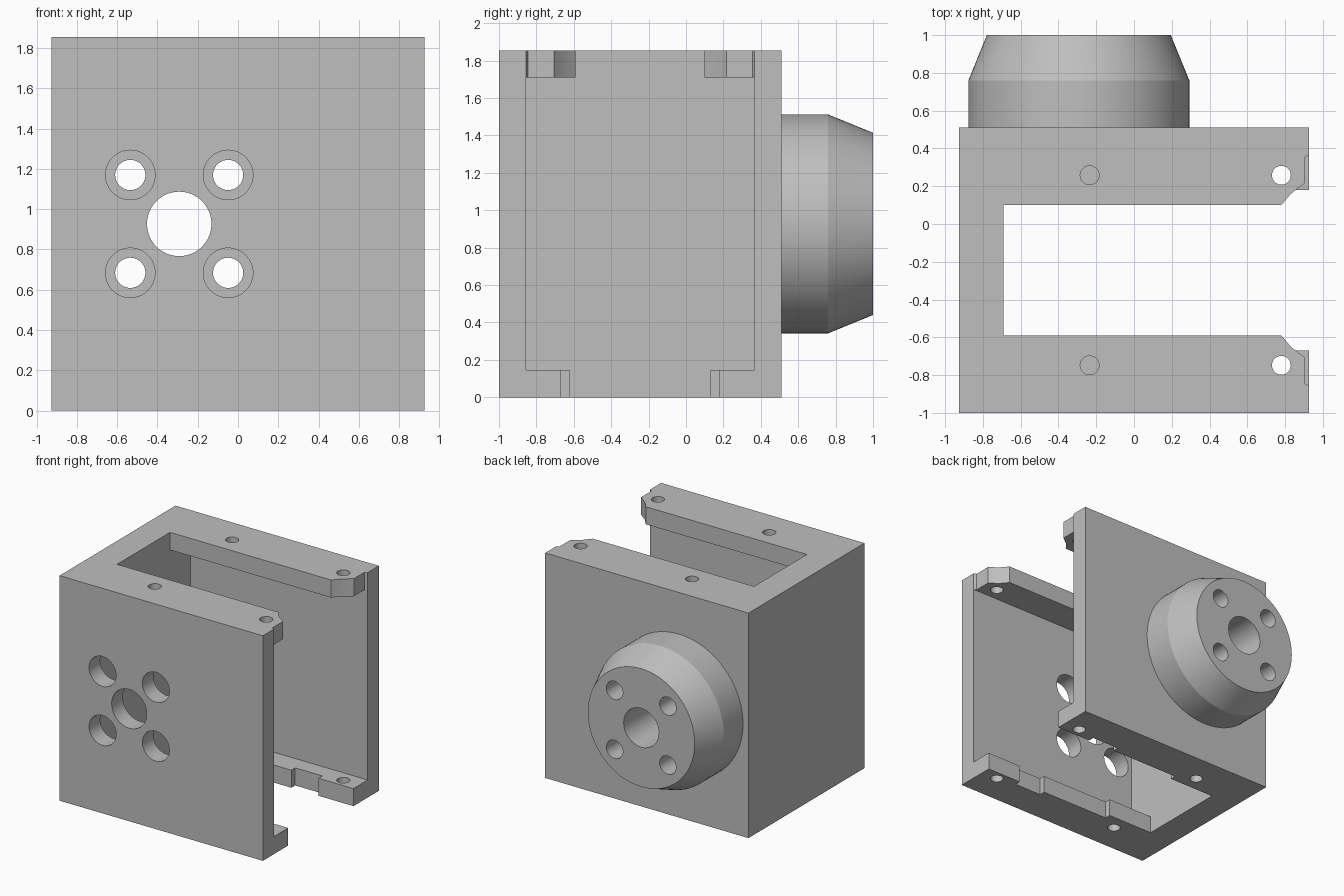
import bpy, bmesh
from math import pi, radians
from mathutils import Matrix, Vector

old = bpy.data.objects.get("Cube")
if old:
    bpy.data.objects.remove(old, do_unlink=True)

HALF, HEIGHT, RIM = 0.927, 1.855, 0.145   # half width, height, rim thickness
MID = -0.245                              # middle plane of the housing in y
INNER = -0.69                             # inner face of the closed side
AXIS = (-0.292, 0.927)                    # boss axis in x, z

grey = bpy.data.materials.new("light grey")
grey.use_nodes = True
grey.diffuse_color = (0.52, 0.52, 0.52, 1)
grey.node_tree.nodes["Principled BSDF"].inputs["Base Color"].default_value = (0.52, 0.52, 0.52, 1)


def finish(bm, name):
    bmesh.ops.recalc_face_normals(bm, faces=bm.faces)
    mesh = bpy.data.meshes.new(name)
    bm.to_mesh(mesh)
    bm.free()
    mesh.materials.append(grey)
    ob = bpy.data.objects.new(name, mesh)
    bpy.context.collection.objects.link(ob)
    return ob


def box(name, lo, hi):
    bm = bmesh.new()
    bmesh.ops.create_cube(bm, size=1)
    lo, hi = Vector(lo), Vector(hi)
    for v in bm.verts:
        v.co = (lo + hi) / 2 + v.co * (hi - lo)
    return finish(bm, name)


def prism(name, half, z0, z1):
    """Extrude a half profile (x, distance from MID) mirrored about MID."""
    pts = [(x, MID + d) for x, d in half] + [(x, MID - d) for x, d in reversed(half)]
    bm = bmesh.new()
    face = bm.faces.new([bm.verts.new((x, y, z0)) for x, y in pts])
    ext = bmesh.ops.extrude_face_region(bm, geom=[face])
    bmesh.ops.translate(bm, vec=(0, 0, z1 - z0),
                        verts=[g for g in ext["geom"] if isinstance(g, bmesh.types.BMVert)])
    return finish(bm, name)


def rod(name, x, z, r, y0, y1, r2=None):
    """Cylinder or cone along y."""
    bm = bmesh.new()
    bmesh.ops.create_cone(bm, cap_ends=True, segments=64, radius1=r,
                          radius2=r if r2 is None else r2, depth=y1 - y0,
                          matrix=Matrix.Translation((x, (y0 + y1) / 2, z)) @ Matrix.Rotation(-pi / 2, 4, 'X'))
    return finish(bm, name)


def pin(name, x, y, z0, z1):
    """Small screw hole cutter along z."""
    bm = bmesh.new()
    bmesh.ops.create_cone(bm, cap_ends=True, segments=32, radius1=0.05, radius2=0.05,
                          depth=z1 - z0, matrix=Matrix.Translation((x, y, (z0 + z1) / 2)))
    return finish(bm, name)


def combine(target, tool, operation):
    mod = target.modifiers.new("combine", 'BOOLEAN')
    mod.operation, mod.solver, mod.object = operation, 'EXACT', tool
    bpy.context.view_layer.objects.active = target
    bpy.ops.object.modifier_apply(modifier=mod.name)
    bpy.data.objects.remove(tool, do_unlink=True)


# Housing block, hollowed and open on one side
housing = box("housing", (-HALF, -1, 0), (HALF, 0.51, HEIGHT))
combine(housing, box("cavity", (INNER, MID - 0.61, RIM), (1.2, MID + 0.61, HEIGHT - RIM)), 'DIFFERENCE')

# Top rim opening with chamfered, slightly recessed ends
top_half = [(INNER, 0.345), (0.78, 0.345), (0.83, 0.405), (0.905, 0.462),
            (0.905, 0.6), (0.925, 0.61), (1.2, 0.61)]
combine(housing, prism("top_opening", top_half, 1.6, 2.1), 'DIFFERENCE')

# Bottom rim opening with steps and notches
bottom_half = [(INNER, 0.375), (-0.27, 0.375), (-0.27, 0.425), (0.36, 0.425),
               (0.36, 0.475), (0.61, 0.475), (0.61, 0.425), (1.2, 0.425)]
combine(housing, prism("bottom_opening", bottom_half, -0.2, 0.3), 'DIFFERENCE')

# Boss: revolved drum with a tapered end
bm = bmesh.new()
profile = [(0, 0.44), (0.585, 0.44), (0.585, 0.76), (0.487, 1), (0, 1)]
verts = [bm.verts.new((AXIS[0] + r, y, AXIS[1])) for r, y in profile]
edges = [bm.edges.new(pair) for pair in zip(verts, verts[1:])]
bmesh.ops.spin(bm, geom=verts + edges, cent=(AXIS[0], 0, AXIS[1]), axis=(0, 1, 0),
               angle=2 * pi, steps=96)
bmesh.ops.remove_doubles(bm, verts=bm.verts, dist=1e-5)
combine(housing, finish(bm, "boss"), 'UNION')

# Shaft bore and bolt holes, wider in the front wall
combine(housing, rod("shaft_bore", *AXIS, 0.16, -1.2, 1.2), 'DIFFERENCE')
for sx in (-1, 1):
    for sz in (-1, 1):
        x, z = AXIS[0] + sx * 0.243, AXIS[1] + sz * 0.243
        combine(housing, rod("bolt_hole", x, z, 0.075, 0.2, 1.2), 'DIFFERENCE')
        combine(housing, rod("access_hole", x, z, 0.123, -1.2, -0.7), 'DIFFERENCE')

# Screw holes through both rims
for side in (-1, 1):
    y = MID + side * 0.503
    for x, z0, z1 in ((0.78, 1.6, 2), (-0.235, 1.6, 2), (0.78, -0.2, 0.25), (-0.42, -0.2, 0.25)):
        combine(housing, pin("screw_hole", x, y, z0, z1), 'DIFFERENCE')

# Smooth the round surfaces, keep the edges crisp
bpy.ops.object.select_all(action='DESELECT')
housing.select_set(True)
bpy.context.view_layer.objects.active = housing
bpy.ops.object.shade_smooth_by_angle(angle=radians(20))
